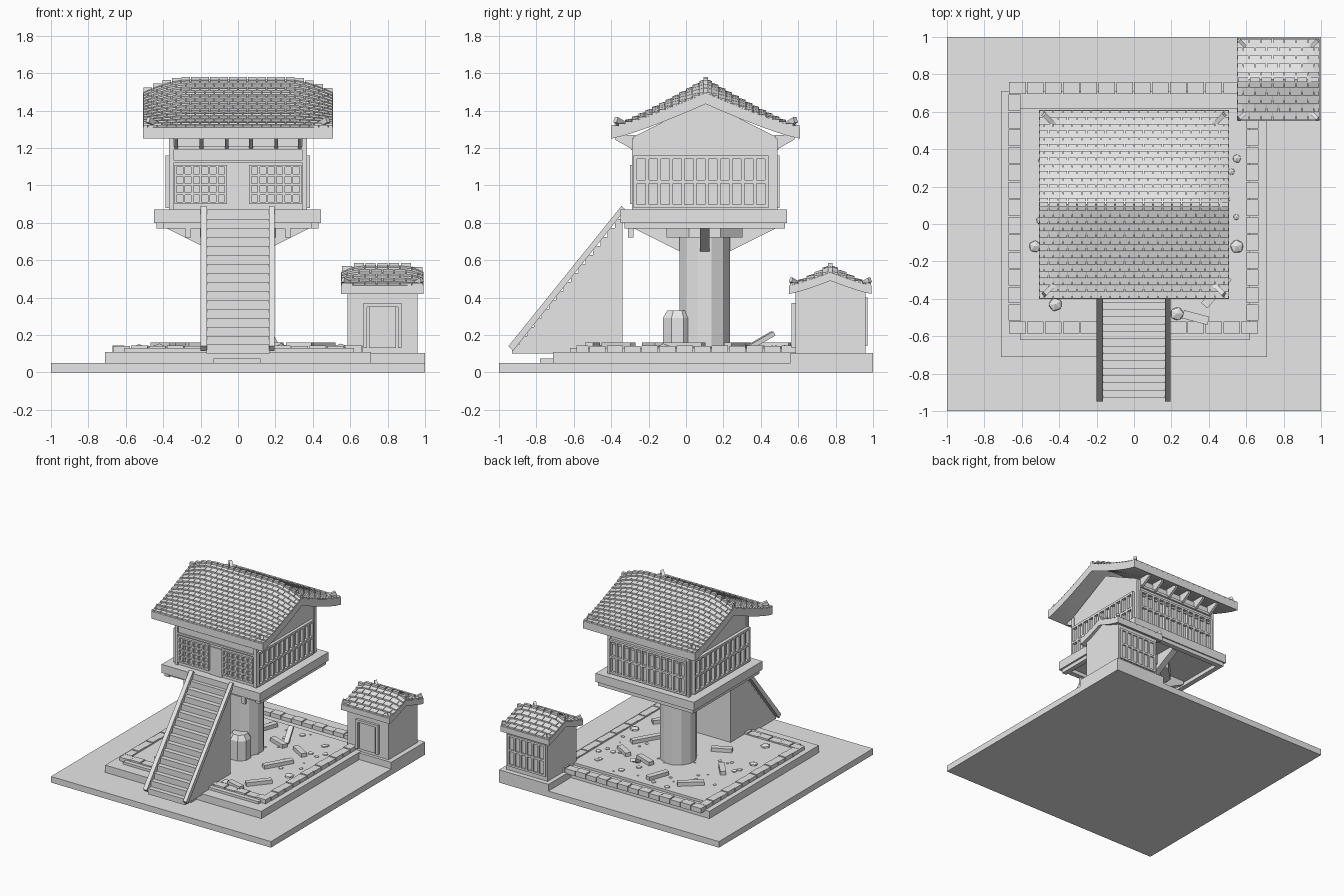
import bpy, bmesh, math, random
from mathutils import Matrix, Vector

if "Cube" in bpy.data.objects:
    bpy.data.objects.remove(bpy.data.objects["Cube"])

random.seed(4)
grey = bpy.data.materials.new("plain_grey")
grey.diffuse_color = (0.8, 0.8, 0.8, 1)
grey.use_nodes = True
grey.node_tree.nodes["Principled BSDF"].inputs["Base Color"].default_value = grey.diffuse_color


def finish(name, bm):
    bmesh.ops.recalc_face_normals(bm, faces=bm.faces)
    me = bpy.data.meshes.new(name)
    bm.to_mesh(me)
    bm.free()
    me.materials.append(grey)
    ob = bpy.data.objects.new(name, me)
    bpy.context.collection.objects.link(ob)
    return ob


def add_box(bm, x0, x1, y0, y1, z0, z1):
    m = Matrix.Translation(((x0 + x1) / 2, (y0 + y1) / 2, (z0 + z1) / 2))
    bmesh.ops.create_cube(bm, size=1, matrix=m @ Matrix.Diagonal((x1 - x0, y1 - y0, z1 - z0, 1)))


def boxes(name, items):
    bm = bmesh.new()
    for b in items:
        add_box(bm, *b)
    return finish(name, bm)


def turned(name, items):
    """Boxes given as centre, size, z turn, y tilt."""
    bm = bmesh.new()
    for c, s, turn, tilt in items:
        m = Matrix.Translation(c) @ Matrix.Rotation(turn, 4, 'Z') @ Matrix.Rotation(tilt, 4, 'Y')
        bmesh.ops.create_cube(bm, size=1, matrix=m @ Matrix.Diagonal((*s, 1)))
    return finish(name, bm)


def prism(bm, pts, depth):
    """Closed outline pushed along the vector depth."""
    f = bm.faces.new([bm.verts.new(p) for p in pts])
    r = bmesh.ops.extrude_face_region(bm, geom=[f], use_keep_orig=True)
    bmesh.ops.translate(bm, vec=depth, verts=[v for v in r["geom"] if isinstance(v, bmesh.types.BMVert)])


def profile_x(name, yz, spans):
    bm = bmesh.new()
    for x0, x1 in spans:
        prism(bm, [(x0, y, z) for y, z in yz], (x1 - x0, 0, 0))
    return finish(name, bm)


def cylinder(name, x, y, z0, rings, sides):
    """Stack of cone sections: rings are (radius, z)."""
    bm = bmesh.new()
    for r, z1, r2 in rings:
        m = Matrix.Translation((x, y, (z0 + z1) / 2)) @ Matrix.Rotation(math.pi / sides, 4, 'Z')
        bmesh.ops.create_cone(bm, cap_ends=True, segments=sides, radius1=r, radius2=r2,
                              depth=z1 - z0, matrix=m)
        z0 = z1
    return finish(name, bm)


def lattice(u0, u1, v0, v1, us, vs, w):
    """Bar rectangles of a window grid with us columns and vs rows."""
    bars = []
    for i in range(us + 1):
        u = u0 + (u1 - u0 - w) * i / us
        bars.append((u, u + w, v0, v1))
    for j in range(vs + 1):
        v = v0 + (v1 - v0 - w) * j / vs
        bars.append((u0, u1, v, v + w))
    return bars


def roof(name, cx, cy, hw, hd, zr, ze, drop, thick, nx, ny, lift):
    """Curved gable roof whose ridge sinks at the ends, with tiles on both slopes."""
    def surf(x, s):
        t = abs(s)
        k = max(0, (abs(x) - 0.55 * hw) / (0.45 * hw))
        z = ze + (zr - ze) * (1 - t) ** 1.15 - drop * k ** 1.6 * (1 - t)
        return Vector((cx + x, cy + s * hd, z))
    bm = bmesh.new()
    n, m = 20, 16
    g = [[bm.verts.new(surf(hw * (2 * i / n - 1), 2 * j / m - 1)) for j in range(m + 1)] for i in range(n + 1)]
    for i in range(n):
        for j in range(m):
            bm.faces.new((g[i][j], g[i + 1][j], g[i + 1][j + 1], g[i][j + 1]))
    r = bmesh.ops.extrude_face_region(bm, geom=list(bm.faces), use_keep_orig=True)
    bmesh.ops.translate(bm, vec=(0, 0, -thick), verts=[v for v in r["geom"] if isinstance(v, bmesh.types.BMVert)])
    finish(name, bm)
    # staggered tiles, thicker at their lower edge
    bm = bmesh.new()
    step = 2 * hw / nx
    gap = 0.07 * step
    for side in (-1, 1):
        for j in range(ny):
            t0, t1 = j / ny, (j + 0.93) / ny
            for i in range(nx + j % 2):
                a = -hw + step * (i - 0.5 * (j % 2))
                x0, x1 = max(a, -hw) + gap / 2, min(a + step, hw) - gap / 2
                low = [bm.verts.new(surf(x, side * t)) for x, t in ((x0, t0), (x1, t0), (x1, t1), (x0, t1))]
                top = [bm.verts.new(v.co + Vector((0, 0, h)))
                       for v, h in zip(low, (lift * .3, lift * .3, lift, lift))]
                bm.faces.new(top)
                for q in range(4):
                    bm.faces.new((low[q], low[(q + 1) % 4], top[(q + 1) % 4], top[q]))
    finish(name + "_tiles", bm)
    # ridge caps
    bm = bmesh.new()
    for i in range(nx):
        x0 = -hw + step * i + gap
        p = surf(x0 + step / 2, 0)
        add_box(bm, cx + x0, cx + x0 + step - 2 * gap, cy - lift, cy + lift, p.z - lift, p.z + lift * 1.3)
    finish(name + "_ridge_caps", bm)


# ground, plinth, garden bed
boxes("ground_slab", [(-1, 1, -1, 1, 0, .05)])
boxes("plinth", [(-.71, .71, -.71, .71, .05, .11)])
boxes("garden_bed", [(-.61, .62, -.62, .62, .10, .13)])
boxes("front_step", [(-.13, .12, -.78, -.70, .05, .075)])

# brick kerb around the garden
kerb = []
for i in range(14):
    a = -.67 + i * 1.335 / 14
    kerb += [(a + .003, a + .092, y, y + .065, .10, .14 + .004 * (i % 2)) for y in (-.585, .695)]
for i in range(13):
    b = -.52 + i * 1.215 / 13
    kerb += [(x, x + .063, b + .003, b + .09, .10, .14 + .004 * (i % 2)) for x in (-.67, .602)]
boxes("brick_kerb", kerb)

# rocks and fallen planks
bm = bmesh.new()
spots = [(.55, -.12, .04), (.23, -.48, .04), (-.42, -.43, .04), (-.53, -.12, .035), (.55, .35, .025), (.52, .28, .02)]
spots += [(random.uniform(-.55, .55), random.uniform(-.1, .6), random.uniform(.01, .028)) for _ in range(34)]
for x, y, r in spots:
    m = Matrix.Translation((x, y, .13)) @ Matrix.Rotation(random.random() * 3, 4, 'Z')
    bmesh.ops.create_icosphere(bm, subdivisions=1, radius=r, matrix=m @ Matrix.Diagonal((1, 1, .6, 1)))
finish("rocks", bm)
turned("fallen_planks", [((x, y, .145), (l, .045, .03), math.radians(a), 0) for x, y, l, a in (
    (.44, -.36, .2, 50), (.37, -.01, .24, 60), (.38, .26, .15, -30), (-.2, -.18, .16, 25), (-.07, .47, .18, 70),
    (.16, .30, .16, -20), (-.35, .44, .2, 40), (-.4, .1, .16, -50), (.33, -.5, .14, -15))])
turned("leaning_plank", [((.18, .40, .17), (.16, .04, .025), 1.9, -.5)])

# stairs: solid flight, steps and stringers
N, y0, z0, dy, dz = 15, -.93, .10, .59 / 15, .72 / 15
flight = [(y0, z0)]
for i in range(N):
    flight += [(y0 + i * dy, z0 + (i + 1) * dz), (y0 + (i + 1) * dy, z0 + (i + 1) * dz)]
flight.append((y0 + N * dy, z0))
profile_x("stair_flight", flight, [(-.168, .168)])
profile_x("stair_stringers", [(-.95, .14), (-.925, .115), (-.325, .87), (-.345, .89)], [(-.2, -.165), (.165, .195)])

# pillar, stump and capital
cylinder("pillar", 0, .1, .10, [(.14, .73, .14)], 12)
cylinder("stump", .05, -.045, .12, [(.085, .29, .085), (.085, .33, .06)], 8)
cylinder("capital", 0, .1, .72, [(.22, .80, .22)], 8)

# brackets from pillar to floor
bm = bmesh.new()
for k in range(4):
    d = Vector((math.cos(k * math.pi / 2), math.sin(k * math.pi / 2), 0))
    s = Vector((-d.y, d.x, 0)) * .025
    c = Vector((0, .1, 0)) - s
    prism(bm, [c + d * r + Vector((0, 0, z)) for r, z in ((.12, .64), (.16, .66), (.38, .77), (.38, .80), (.12, .80))], s * 2)
finish("brackets", bm)

# platform and its beams
boxes("platform", [(-.45, .445, -.35, .54, .80, .87)])
boxes("platform_beams", [(x, x + .04, -.33, .53, .77, .81) for x in (-.435, .39)]
      + [(-.43, .43, y, y + .04, .77, .81) for y in (-.31, .49)]
      + [(x, x + .03, -.31, -.28, .72, .80) for x in (-.28, .25)])

# house body with gable ends
profile_x("house_body", [(-.28, .87), (.48, .87), (.48, 1.26), (.1, 1.45), (-.28, 1.26)], [(-.362, .362)])
boxes("wall_header", [(-.345, .345, -.29, .49, 1.12, 1.135), (-.345, .345, -.295, .495, 1.19, 1.21)])

# window grids on all four sides
side = lattice(-.28, .44, .88, 1.16, 11, 2, .018)
boxes("side_windows", [b for u0, u1, v0, v1 in side
                       for b in ((.36, .385, u0, u1, v0, v1), (-.388, -.36, u0, u1, v0, v1))])
back = lattice(-.35, .35, .88, 1.16, 12, 2, .016)
boxes("back_windows", [(u0, u1, .475, .50, v0, v1) for u0, u1, v0, v1 in back])
front = lattice(-.34, -.06, .90, 1.11, 6, 4, .012) + lattice(.06, .34, .90, 1.11, 6, 4, .012)
boxes("front_windows", [(u0, u1, -.30, -.275, v0, v1) for u0, u1, v0, v1 in front])
boxes("front_door", [(-.055, .055, -.287, -.27, .87, 1.10)])
boxes("corner_posts", [(x, x + .025, y, y + .025, .87, 1.25) for x in (-.37, .345) for y in (-.29, .465)])

# rafters below the eaves
bm = bmesh.new()
for x in (-.34, -.205, -.07, .06, .195, .32):
    for e, w in ((-1, -.27), (1, .47)):
        prism(bm, [(x, w, 1.19), (x, w + e * .03, 1.20), (x, w + e * .11, 1.245), (x, w + e * .11, 1.27), (x, w, 1.27)],
              (.02, 0, 0))
finish("rafters", bm)

# main roof with upturned corner pieces
roof("main_roof", 0, .105, .508, .505, 1.565, 1.31, .07, .06, 20, 14, .012)
turned("roof_corners", [((sx * .455, .105 + sy * .455, 1.335), (.08, .025, .03), math.atan2(sy, sx), -.4)
                        for sx in (-1, 1) for sy in (-1, 1)])

# small shrine on its own base
boxes("shrine_base", [(.55, 1, .56, 1, .04, .105)])
profile_x("shrine_body", [(.585, .10), (.96, .10), (.96, .43), (.772, .53), (.585, .43)], [(.585, .96)])
boxes("shrine_door", [(.67, .69, .565, .59, .13, .37), (.855, .875, .565, .59, .13, .37),
                      (.67, .875, .565, .59, .35, .37), (.70, .845, .575, .59, .13, .35)])
boxes("shrine_back_grid", [(u0, u1, .955, .97, v0, v1)
                           for u0, u1, v0, v1 in lattice(.60, .945, .14, .40, 6, 2, .016)])
roof("shrine_roof", .772, .772, .22, .22, .57, .465, .035, .045, 7, 5, .012)
turned("shrine_roof_corners", [((.772 + sx * .195, .772 + sy * .195, .485), (.05, .02, .025), math.atan2(sy, sx), -.4)
                               for sx in (-1, 1) for sy in (-1, 1)])
